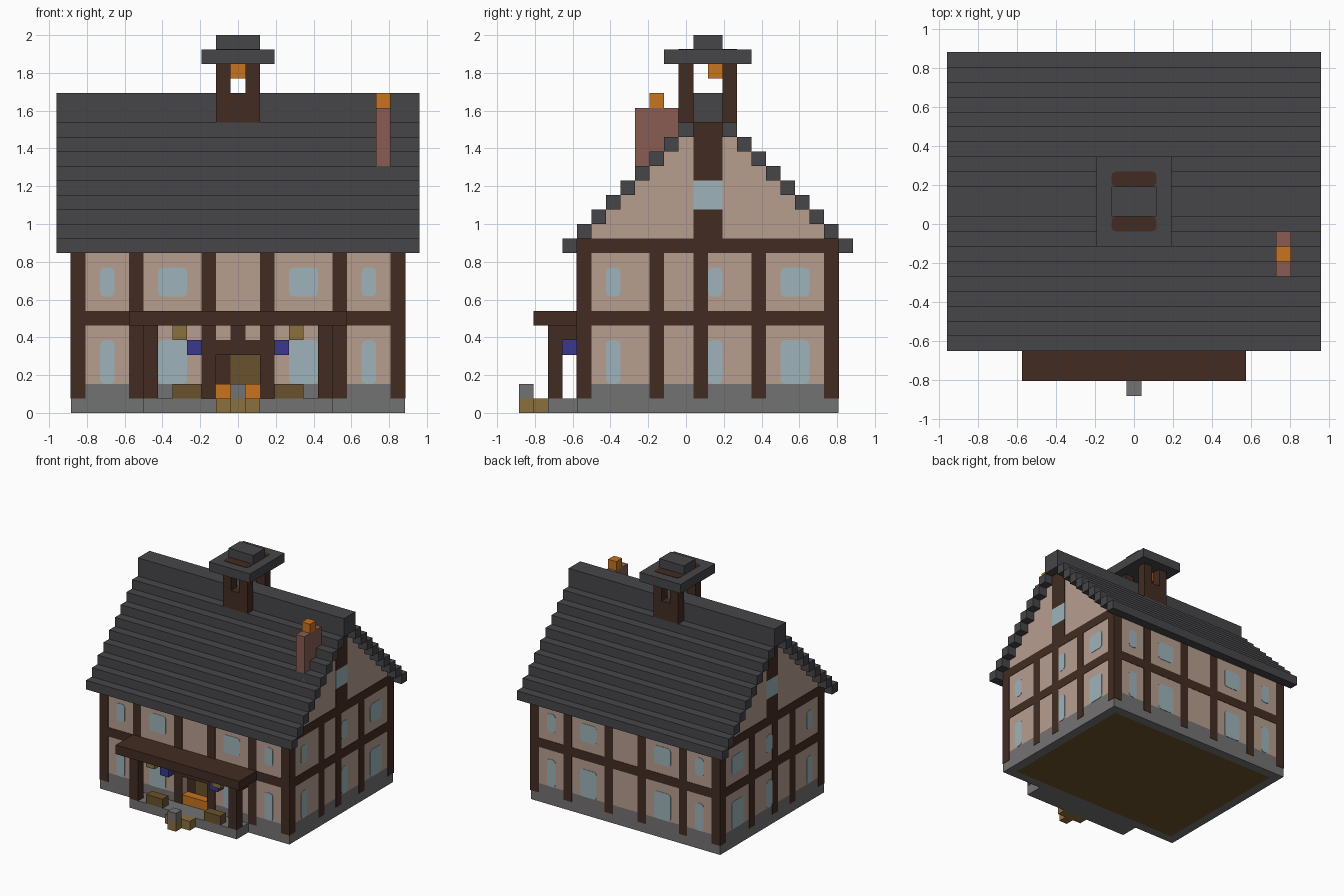
import bpy, bmesh
from mathutils import Matrix, Vector

cube = bpy.data.objects.get("Cube")
if cube:
    bpy.data.objects.remove(cube)

U = 1 / 13        # one block
E = 0.04          # how far flush timber and glass stand proud, in blocks
W = 11.5          # half width of the house
F, B = -7.5, 10.5  # front and back wall planes
MID = 1.5         # ridge line in y


def material(name, r, g, b):
    lin = [((c / 255 + 0.055) / 1.055) ** 2.4 for c in (r, g, b)] + [1]
    m = bpy.data.materials.new(name)
    m.use_nodes = True
    m.diffuse_color = lin
    bsdf = m.node_tree.nodes["Principled BSDF"]
    bsdf.inputs["Base Color"].default_value = lin
    bsdf.inputs["Roughness"].default_value = 0.9
    return m


plaster = material("plaster", 183, 157, 143)
glass = material("pale_glass", 157, 180, 186)
timber = material("dark_timber", 66, 44, 34)
stone = material("stone_grey", 116, 114, 114)
slate = material("slate", 70, 70, 73)
orange = material("orange", 200, 115, 30)
gold = material("straw_gold", 138, 112, 62)
oak = material("oak_brown", 106, 82, 45)
brick = material("brick_red", 136, 92, 84)
blue = material("deep_blue", 58, 56, 140)


def part(name, mat, boxes, round_axis=None):
    """One object from boxes given as x, y and z ranges in blocks."""
    bm = bmesh.new()
    for spans in boxes:
        lo, hi = Vector([s[0] for s in spans]), Vector([s[1] for s in spans])
        place = Matrix.Translation((lo + hi) / 2) @ Matrix.Diagonal((*(hi - lo), 1))
        bmesh.ops.create_cube(bm, size=1, matrix=place)
    if round_axis is not None:
        edges = [e for e in bm.edges
                 if abs((e.verts[0].co - e.verts[1].co).normalized()[round_axis]) > 0.9]
        bmesh.ops.bevel(bm, geom=edges, offset=0.3, segments=2, profile=0.5, affect='EDGES')
    bmesh.ops.scale(bm, vec=(U, U, U), verts=bm.verts)
    mesh = bpy.data.meshes.new(name)
    bm.to_mesh(mesh)
    bm.free()
    mesh.materials.append(mat)
    ob = bpy.data.objects.new(name, mesh)
    bpy.context.collection.objects.link(ob)
    return ob


def span(start, size=1):
    return (start, start + size)


def both(boxes):
    """Add the mirror image across x = 0."""
    return boxes + [((-x[1], -x[0]), y, z) for x, y, z in boxes]


full_x, skin_y = (-W, W), span(F)
proud_x, proud_y = (-W - E, W + E), (F - E, B + E)
inner_y = (F + 1, B)
door_x = (-1.5, 1.5)
beside_door = (1.5, W)

# Stone base and the earth floor under it
part("stone_base", stone,
     [(full_x, inner_y, (E, 2)), (full_x, skin_y, (E, 1))]
     + both([(beside_door, skin_y, (1, 2))]))
part("base_rim", stone,
     both([((W - 1, W), (F, B), (0, E))])
     + [(full_x, span(F), (0, E)), (full_x, span(B - 1), (0, E))])
part("floor_underside", oak, [((1 - W, W - 1), (F + 1, B - 1), (0, E))])

# Plaster walls around the recessed doorway
part("walls", plaster,
     [(full_x, inner_y, (2, 11)), (full_x, skin_y, (4, 11))]
     + both([(beside_door, skin_y, (2, 4))]))

# Stepped gables and roof courses
steps = range(9)
part("gables", plaster,
     [(full_x, (MID - 9 + k, MID + 9 - k), span(11 + k)) for k in steps])
roof_x = (-W - 1, W + 1)
part("roof_courses", slate,
     [(roof_x, span(y), span(11 + k)) for k in steps
      for y in (MID - 10 + k, MID + 9 - k)])
part("roof_ridge", slate, [(roof_x, (MID - 1, MID + 1), (20, 22))])

# Timber frame: bars run right through the house and show on both faces
post_z = (1, 11)
corner = (W - 1, W + E)
part("corner_posts", timber,
     both([(corner, (F - E, F + 1), post_z), (corner, (B - 1, B + E), post_z)]))
part("front_and_back_posts", timber,
     both([(span(x), proud_y, post_z) for x in (1.5, 6.5)]))
part("side_posts", timber,
     [(proud_x, span(y), post_z) for y in (-2.5, 0.5, 4.5)])
part("wall_beams", timber,
     [(proud_x, proud_y, (6, 7)), (proud_x, (F, B), (11, 12))])
gable_y = (MID - 1, MID + 1)
part("gable_posts", timber,
     [(proud_x, gable_y, z) for z in ((12, 14), (16, 20))])

# Windows, also set through the walls
floors = ((2, 5), (8, 10))
part("front_and_back_windows", glass,
     both([(x, proud_y, z) for x in (span(8.5), span(3.5, 2)) for z in floors]), 1)
part("side_windows", glass,
     [(proud_x, y, z) for y in (span(-5.5), span(1.5), span(6.5, 2)) for z in floors], 0)
part("gable_windows", glass, [(proud_x, gable_y, (14, 16))])

# Doorway
recess_y = (F + 1 - 2 * E, F + 1)
part("door_frame", timber,
     [(door_x, (F - E, F + 1), (4, 5)),
      ((-0.5, 0.5), (F - E, F), (5, 6)),
      ((-1.5, -0.5), recess_y, (1, 4))])
part("door", oak, [((-0.5, 1.5), recess_y, (1, 4))])
part("door_glow", orange, [(door_x, (F, F + 1 - 2 * E), (1, 2))])

# Porch
part("porch_floor", stone, [((-6.5, 6.5), (F - 2, F), (0, 1))])
part("porch_roof", timber, [((-7.5, 7.5), (F - 3, F), (6, 7))])
part("porch_posts", timber, both([(span(5.5), span(F - 2), (1, 6))]))
part("porch_brackets", timber, both([(span(5.5), span(F - 1), (5, 6))]))
part("porch_crates", oak, both([(span(2.5, 2), span(F - 2), (1, 2))]))
part("hanging_baskets", gold, both([(span(3.5), span(F - 2), (5, 6))]))
part("blue_lanterns", blue, both([(span(2.5), span(F - 1), (4, 5))]))
part("steps", gold,
     [(door_x, span(F - 3), (0, 1)), ((-0.5, 0.5), span(F - 4), (0, 1))])
part("step_block", stone, [((-0.5, 0.5), span(F - 4), (1, 2))])

# Chimney
chimney_x = span(9.5)
part("chimney", brick, [(chimney_x, span(-3.5, 3), (16, 21))])
part("chimney_flame", orange, [(chimney_x, span(-2.5), (21, 22))])

# Bell turret
turret_y = (span(MID - 2), span(MID + 1))
part("turret_base", timber, [(door_x, y, (20, 22)) for y in turret_y])
part("turret_posts", timber,
     both([(span(0.5), y, (22, 24)) for y in turret_y]))
part("turret_cap", slate, [((-2.5, 2.5), (MID - 3, MID + 3), (24, 25))])
part("turret_post_tops", timber, [(door_x, y, (25, 25 + E)) for y in turret_y], 2)
part("turret_top", slate, [(door_x, gable_y, (25, 26))])
part("bell", orange, [((-0.5, 0.5), span(MID), (23, 24))])
